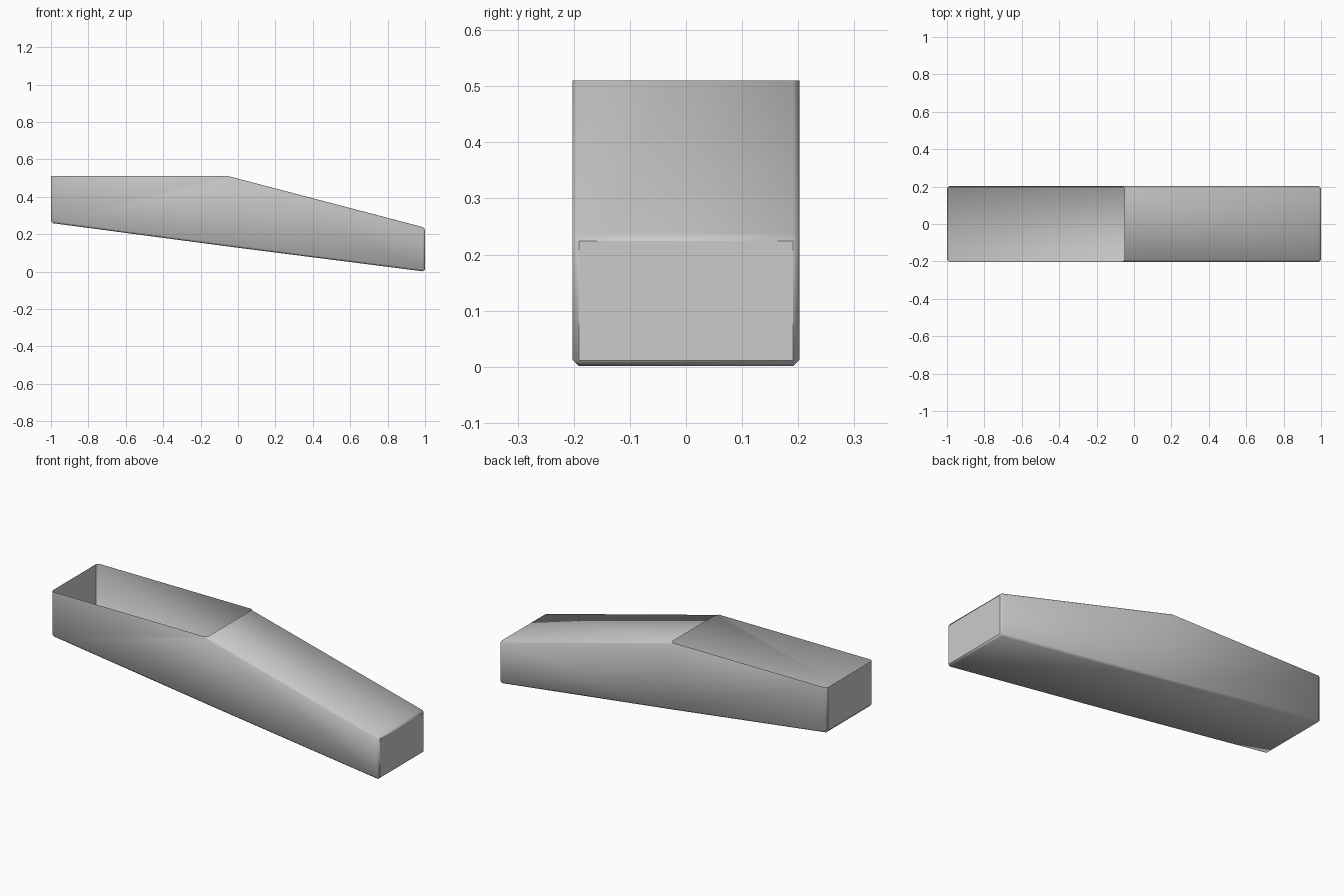
import bpy
import bmesh

cube = bpy.data.objects.get("Cube")
if cube:
    bpy.data.objects.remove(cube, do_unlink=True)

HALF_WIDTH = 0.202
# Cross-section stations along the chute: x, bottom z, top z
STATIONS = [(-1, 0.26, 0.51), (-0.05, 0.134, 0.51), (1, 0, 0.235)]

# Plain grey surface
grey = bpy.data.materials.new("plain grey")
grey.use_nodes = True
colour = (0.6, 0.6, 0.6, 1)
grey.diffuse_color = colour
grey.node_tree.nodes["Principled BSDF"].inputs["Base Color"].default_value = colour

# Rectangular rings joined into a thin bent shell
bm = bmesh.new()
rings = []
for x, low, high in STATIONS:
    corners = [(-1, low), (1, low), (1, high), (-1, high)]
    rings.append([bm.verts.new((x, side * HALF_WIDTH, z)) for side, z in corners])

for section, (a, b) in enumerate(zip(rings, rings[1:])):
    for i in range(4):
        j = (i + 1) % 4
        if section == 0 and i == 2:
            continue  # the level half has an open top
        bm.faces.new((a[i], a[j], b[j], b[i]))
bm.faces.new(rings[0][::-1])
bm.faces.new(rings[-1])
bmesh.ops.recalc_face_normals(bm, faces=bm.faces)

# Recalculation may pick either side on an open shell: make the far end face out
end = max(bm.faces, key=lambda f: f.calc_center_median().x)
if end.normal.x < 0:
    bmesh.ops.reverse_faces(bm, faces=bm.faces)

# Narrow chamfers on the outer corners, leaving the bend and rim crisp
outer = [e for e in bm.edges
         if not e.is_boundary and e.calc_face_angle() > 1]
bmesh.ops.bevel(bm, geom=outer, offset=0.011, offset_type='OFFSET',
                segments=1, profile=0.5, affect='EDGES')

# Smooth sides with flat end plates
for face in bm.faces:
    face.smooth = abs(face.normal.x) < 0.95

mesh = bpy.data.meshes.new("chute_shell")
bm.to_mesh(mesh)
bm.free()
mesh.materials.append(grey)
shell = bpy.data.objects.new("chute_shell", mesh)
bpy.context.collection.objects.link(shell)
